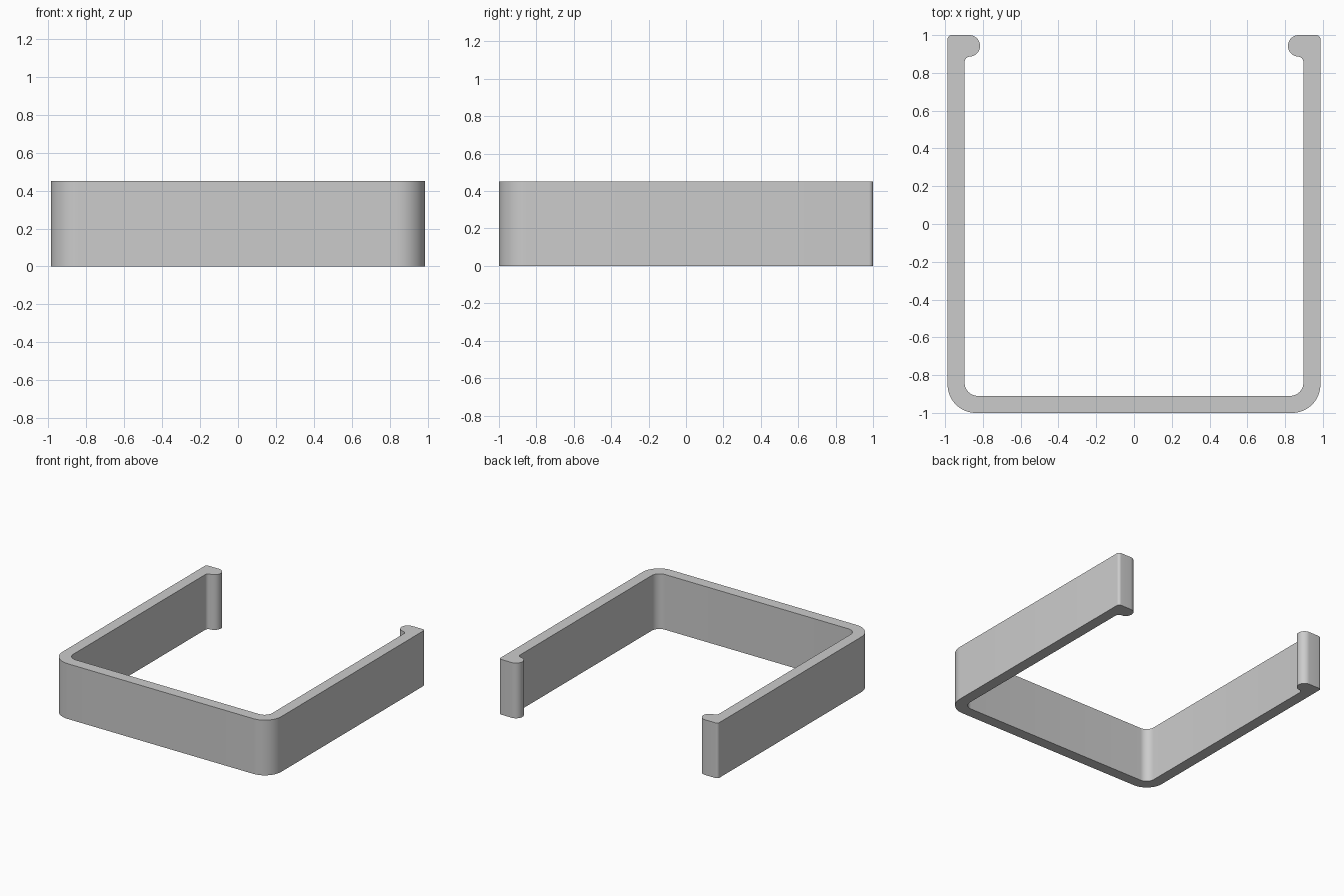
import bpy
import bmesh
from math import radians, sin, cos

cube = bpy.data.objects.get("Cube")
if cube:
    bpy.data.objects.remove(cube, do_unlink=True)

HEIGHT = 0.45
HALF_WIDTH = 0.987
WALL = 0.09
INNER = HALF_WIDTH - WALL


def arc(cx, cy, radius, start, end, steps):
    """Points along a circular arc, angles in degrees."""
    angles = [radians(start + (end - start) * i / steps) for i in range(steps + 1)]
    return [(cx + radius * cos(a), cy + radius * sin(a)) for a in angles]


# Plain grey material
grey = bpy.data.materials.new("grey")
grey.use_nodes = True
colour = (0.6, 0.6, 0.6, 1)
grey.diffuse_color = colour
grey.node_tree.nodes["Principled BSDF"].inputs["Base Color"].default_value = colour

# Left half of the outline: outside corner, arm tip, hook bead, fillet, inside corner
outer_r, inner_r, tip_r, bead_r, fillet_r = 0.15, 0.07, 0.022, 0.057, 0.029
half = arc(HALF_WIDTH - outer_r, -1 + outer_r, outer_r, -90, 0, 16)
half += arc(HALF_WIDTH - tip_r, 1 - tip_r, tip_r, 0, 90, 8)
half += arc(0.872, 1 - bead_r, bead_r, 90, 270, 24)
half += arc(INNER - fillet_r, 1 - 2 * bead_r - fillet_r, fillet_r, 90, 0, 8)
half += arc(INNER - inner_r, -1 + WALL + inner_r, inner_r, 0, -90, 12)
outline = half + [(-x, y) for x, y in reversed(half)]

# Clip body: outline raised to the band height
bm = bmesh.new()
base = bm.faces.new([bm.verts.new((x, y, 0)) for x, y in outline])
raised = bmesh.ops.extrude_face_region(bm, geom=[base], use_keep_orig=True)
top_verts = [g for g in raised["geom"] if isinstance(g, bmesh.types.BMVert)]
bmesh.ops.translate(bm, verts=top_verts, vec=(0, 0, HEIGHT))
bmesh.ops.recalc_face_normals(bm, faces=bm.faces)
mesh = bpy.data.meshes.new("clip_band")
bm.to_mesh(mesh)
bm.free()
mesh.materials.append(grey)
clip = bpy.data.objects.new("clip_band", mesh)
bpy.context.collection.objects.link(clip)

# Smooth rounded corners with sharp rims
bpy.ops.object.select_all(action="DESELECT")
clip.select_set(True)
bpy.context.view_layer.objects.active = clip
bpy.ops.object.shade_smooth_by_angle(angle=radians(30))
